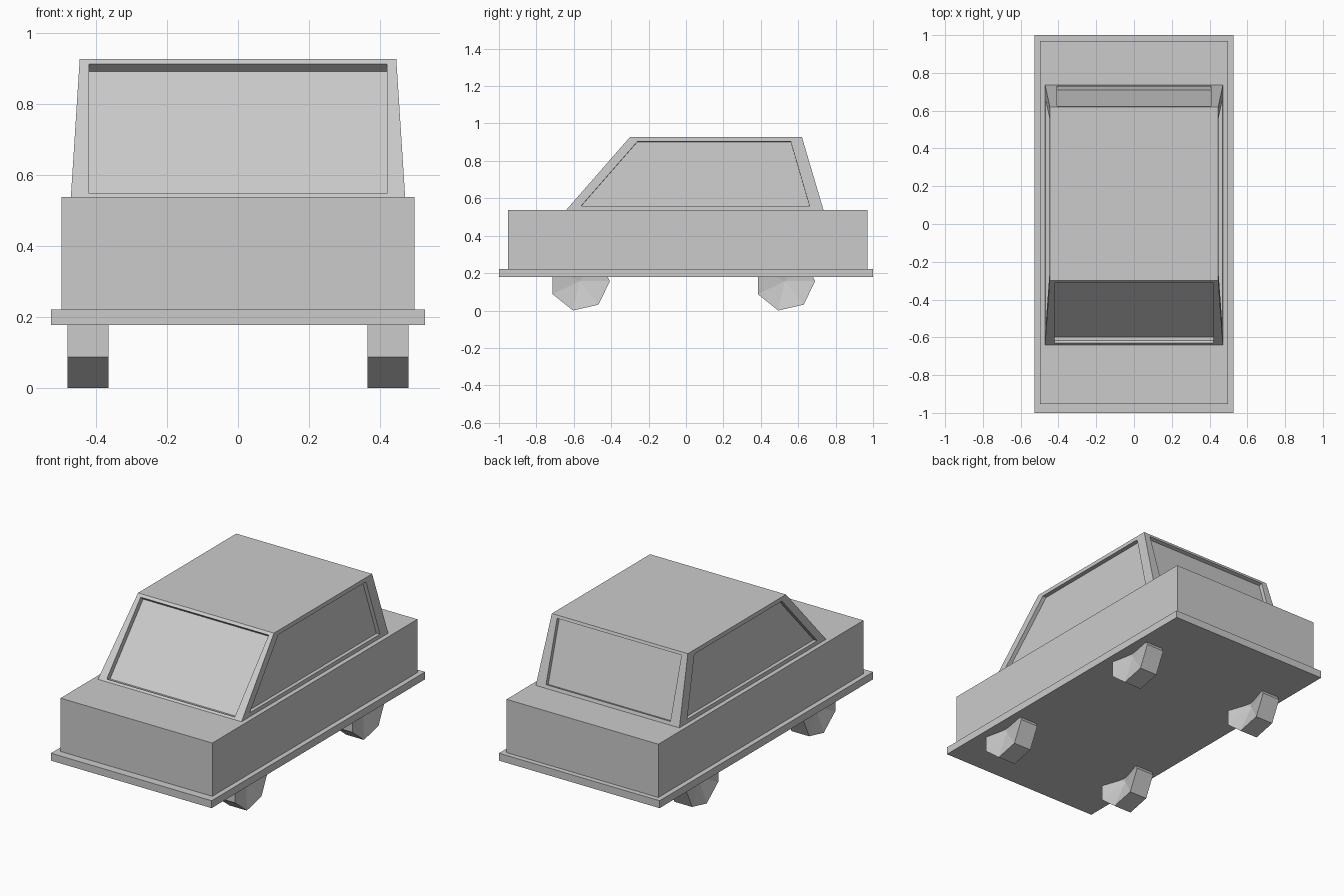
import bpy, bmesh, math
from mathutils import Vector

if "Cube" in bpy.data.objects:
    bpy.data.objects.remove(bpy.data.objects["Cube"])


def finish(name, bm):
    bmesh.ops.recalc_face_normals(bm, faces=bm.faces)
    me = bpy.data.meshes.new(name)
    bm.to_mesh(me)
    bm.free()
    ob = bpy.data.objects.new(name, me)
    bpy.context.collection.objects.link(ob)
    return ob


def box(name, lo, hi):
    bm = bmesh.new()
    bmesh.ops.create_cube(bm, size=1)
    for v in bm.verts:
        v.co = [(l + h) / 2 + c * (h - l) for c, l, h in zip(v.co, lo, hi)]
    return finish(name, bm)


# Skirt plate and lower body
box("base_plate", (-0.527, -1, 0.178), (0.527, 1, 0.222))
box("lower_body", (-0.498, -0.952, 0.222), (0.498, 0.97, 0.538))

# Cabin: tapered block with recessed windows on all four walls
Z0, Z1 = 0.538, 0.927
FB, FT, RB, RT = -0.64, -0.30, 0.735, 0.62   # front/rear wall y at bottom/top
XB, XT = 0.471, 0.446                        # half widths at bottom/top


def mix(a, b, z):
    return a + (b - a) * (z - Z0) / (Z1 - Z0)


def wall(bm, outer, window, depth):
    """A wall frame around a window pushed in by depth."""
    o = [Vector(p) for p in outer]
    w = [Vector(p) for p in window]
    n = (o[1] - o[0]).cross(o[3] - o[0]).normalized()
    centre = Vector((0, 0.15, 0.6))
    if n.dot(o[0] - centre) > 0:
        n = -n
    rings = [[bm.verts.new(p) for p in ring]
             for ring in (o, w, [p + n * depth for p in w])]
    for a, b in zip(rings, rings[1:]):
        for i in range(4):
            j = (i + 1) % 4
            bm.faces.new((a[i], a[j], b[j], b[i]))
    bm.faces.new(rings[2])


bm = bmesh.new()
bottom = [(-XB, FB, Z0), (XB, FB, Z0), (XB, RB, Z0), (-XB, RB, Z0)]
top = [(-XT, FT, Z1), (XT, FT, Z1), (XT, RT, Z1), (-XT, RT, Z1)]
bm.faces.new([bm.verts.new(p) for p in bottom])
bm.faces.new([bm.verts.new(p) for p in top])
for first, yb, yt, hw, za, zb, d in ((0, FB, FT, 0.42, 0.549, 0.913, 0.031),
                                     (2, RB, RT, 0.408, 0.557, 0.91, 0.022)):
    s = -1 if first == 0 else 1
    win = [(x, mix(yb, yt, z), z)
           for x, z in ((s * hw, za), (-s * hw, za), (-s * hw, zb), (s * hw, zb))]
    a, b = first, first + 1
    wall(bm, (bottom[a], bottom[b], top[b], top[a]), win, d)
for s, a, b in ((1, 1, 2), (-1, 0, 3)):
    win = [(s * mix(XB, XT, z), y, z)
           for y, z in ((-0.56, 0.56), (0.66, 0.56), (0.56, 0.903), (-0.26, 0.903))]
    wall(bm, (bottom[a], bottom[b], top[b], top[a]), win, 0.024)
bmesh.ops.remove_doubles(bm, verts=bm.verts, dist=0.0005)
finish("cabin", bm)

# Seven-sided wheels with dished sides
SIDES, R, CZ = 7, 0.161, 0.157
for end, cy in (("front", -0.568), ("rear", 0.529)):
    for side, s in (("left", -1), ("right", 1)):
        bm = bmesh.new()
        rings = []
        for x, dish in ((0.481, 0.03), (0.365, -0.05)):
            ring = [bm.verts.new((s * x, cy + R * math.cos(t), CZ + R * math.sin(t)))
                    for t in (2 * math.pi * i / SIDES for i in range(SIDES))]
            hub = bm.verts.new((s * (x - dish), cy, CZ))
            for i in range(SIDES):
                bm.faces.new((ring[i], ring[(i + 1) % SIDES], hub))
            rings.append(ring)
        for i in range(SIDES):
            j = (i + 1) % SIDES
            bm.faces.new((rings[0][i], rings[0][j], rings[1][j], rings[1][i]))
        finish(f"{end}_{side}_wheel", bm)
